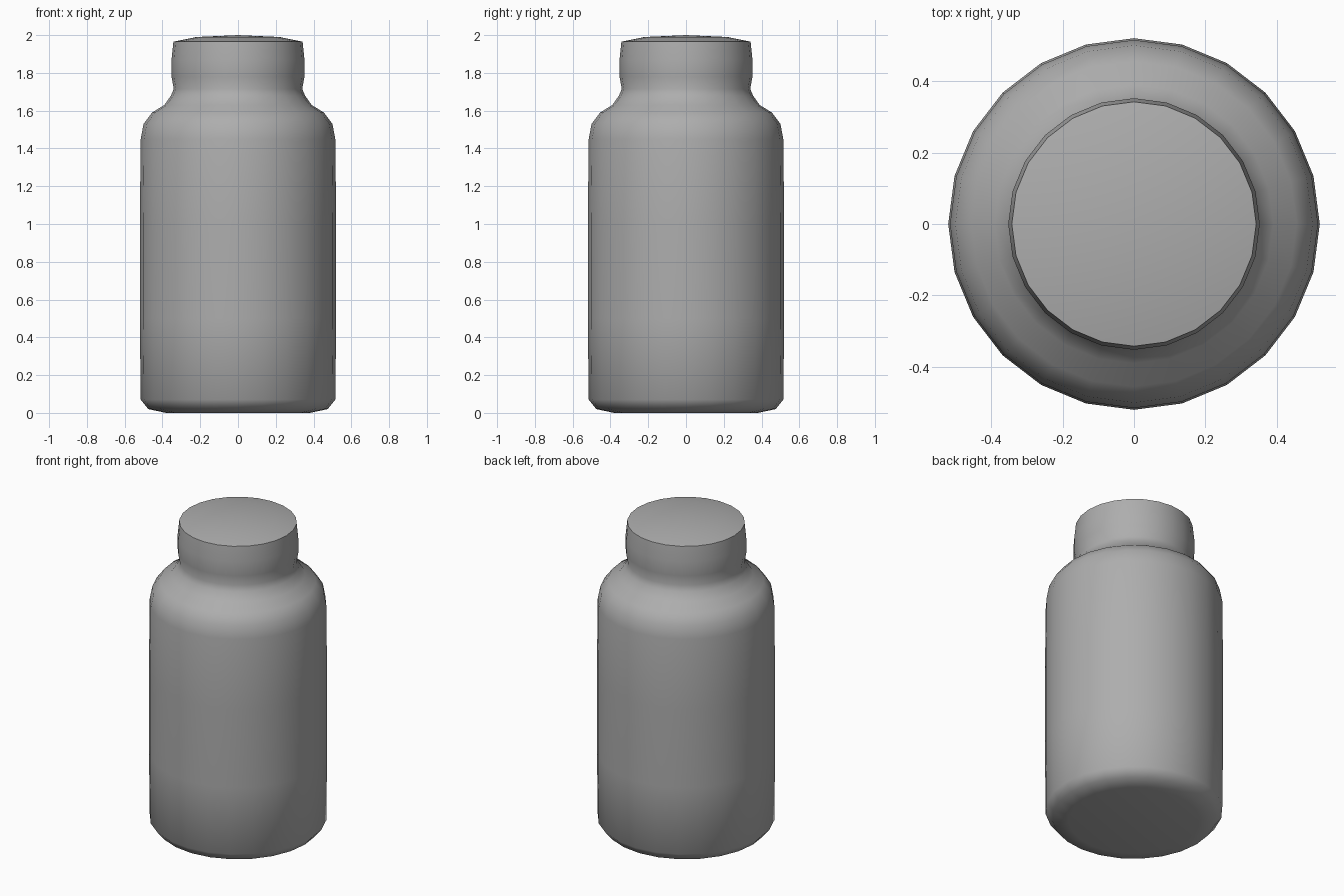
import bpy, bmesh, math

if "Cube" in bpy.data.objects:
    bpy.data.objects.remove(bpy.data.objects["Cube"])

SIDES = 24

# one flat grey for the whole jar
grey = bpy.data.materials.new("plain_grey")
grey.diffuse_color = (0.42, 0.42, 0.42, 1.0)
grey.use_nodes = True
grey.node_tree.nodes["Principled BSDF"].inputs["Base Color"].default_value = grey.diffuse_color


def lathe(name, profile, mat):
    """Closed solid of revolution from (radius, z) points, bottom to top."""
    bm = bmesh.new()
    rings = []
    for r, z in profile:
        if r == 0:
            rings.append([bm.verts.new((0, 0, z))] * SIDES)
        else:
            rings.append([bm.verts.new((r * math.cos(2 * math.pi * i / SIDES),
                                        r * math.sin(2 * math.pi * i / SIDES), z))
                          for i in range(SIDES)])
    for low, high in zip(rings, rings[1:]):
        for i in range(SIDES):
            j = (i + 1) % SIDES
            corners = list(dict.fromkeys([low[i], low[j], high[j], high[i]]))
            bm.faces.new(corners).smooth = True
    bmesh.ops.recalc_face_normals(bm, faces=bm.faces)
    mesh = bpy.data.meshes.new(name)
    bm.to_mesh(mesh)
    bm.free()
    mesh.materials.append(mat)
    obj = bpy.data.objects.new(name, mesh)
    bpy.context.collection.objects.link(obj)
    return obj


# base, straight wall, rounded shoulder, pinched neck and stopper in one skin
jar = lathe("jar", [
    (0, 0.01), (0.38, 0.0), (0.475, 0.02), (0.515, 0.07),
    (0.52, 0.5), (0.52, 1.0), (0.515, 1.45), (0.50, 1.53),
    (0.455, 1.59), (0.39, 1.63), (0.355, 1.68), (0.34, 1.715),
    (0.352, 1.78), (0.352, 1.87), (0.342, 1.965),
    (0.22, 1.99), (0, 2.0),
], grey)

bpy.context.view_layer.objects.active = jar
jar.select_set(True)
bpy.ops.object.shade_smooth_by_angle(angle=math.radians(50))
